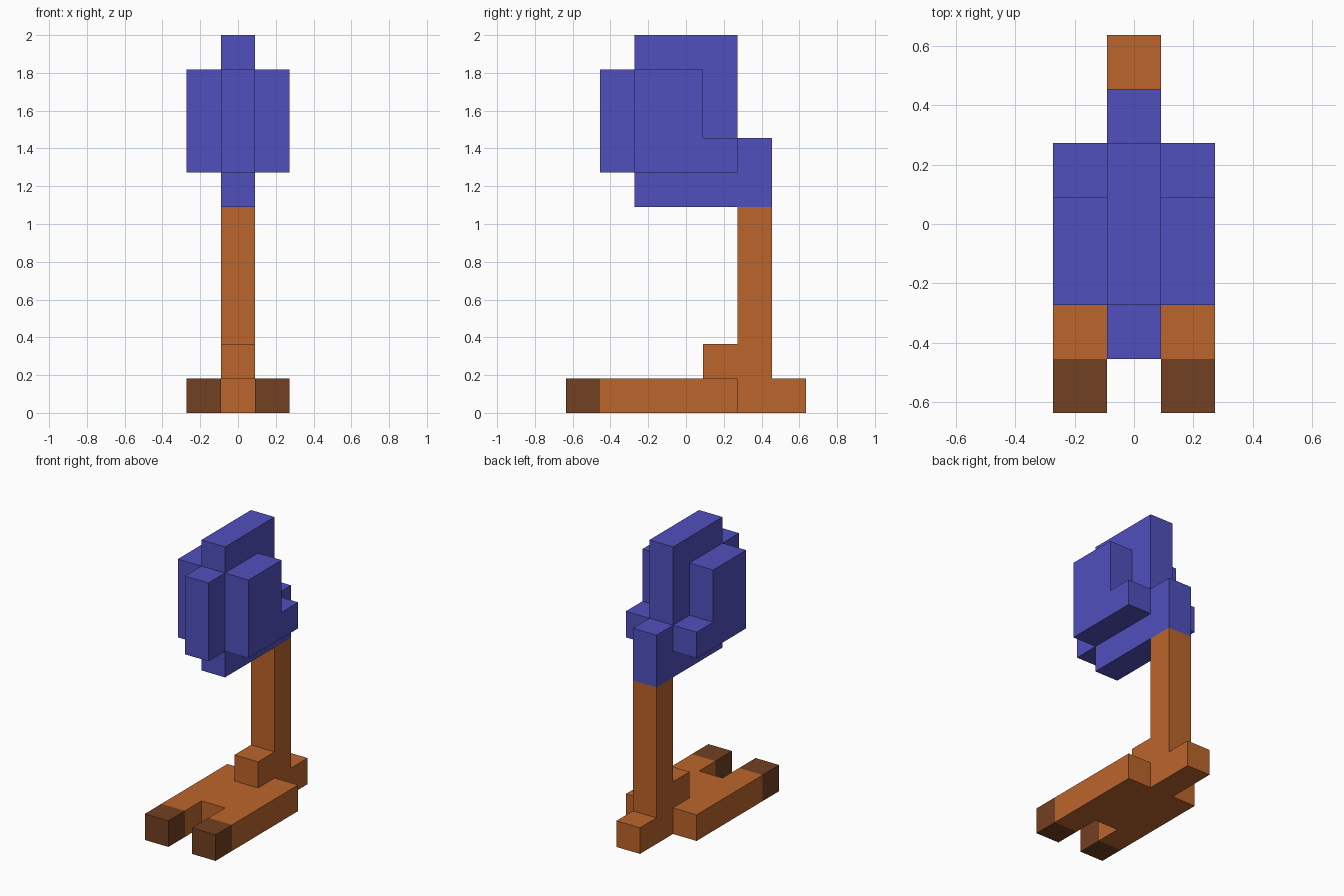
import bpy, bmesh
from mathutils import Vector

cube = bpy.data.objects.get("Cube")
if cube:
    bpy.data.objects.remove(cube, do_unlink=True)

U = 2 / 11  # size of one block


def material(name, color):
    m = bpy.data.materials.new(name)
    m.use_nodes = True
    m.diffuse_color = (*color, 1)
    bsdf = next(n for n in m.node_tree.nodes if n.type == 'BSDF_PRINCIPLED')
    bsdf.inputs["Base Color"].default_value = (*color, 1)
    bsdf.inputs["Roughness"].default_value = 0.8
    return m


blue = material("blue", (0.082, 0.080, 0.515))
orange = material("orange", (0.497, 0.130, 0.024))
brown = material("brown", (0.171, 0.051, 0.016))


def prism(name, outline, start, end, axis, mat):
    """Extrude a block-unit outline: axis 'x' takes (y, z) points, 'z' takes (x, y)."""
    bm = bmesh.new()
    if axis == 'x':
        points = [Vector((start, a, b)) for a, b in outline]
        push = Vector((end - start, 0, 0))
    else:
        points = [Vector((a, b, start)) for a, b in outline]
        push = Vector((0, 0, end - start))
    face = bm.faces.new([bm.verts.new(p) for p in points])
    result = bmesh.ops.extrude_face_region(bm, geom=[face], use_keep_orig=True)
    moved = [g for g in result["geom"] if isinstance(g, bmesh.types.BMVert)]
    bmesh.ops.translate(bm, verts=moved, vec=push)
    for v in bm.verts:  # centre the depth and scale blocks to final size
        v.co = (v.co - Vector((0, 3.5, 0))) * U
    bmesh.ops.recalc_face_normals(bm, faces=bm.faces)
    mesh = bpy.data.meshes.new(name)
    bm.to_mesh(mesh)
    bm.free()
    mesh.materials.append(mat)
    obj = bpy.data.objects.new(name, mesh)
    bpy.context.collection.objects.link(obj)
    return obj


# Forked foot with a heel at the back
half = [(0.5, 2), (0.5, 1), (1.5, 1), (1.5, 5), (0.5, 5), (0.5, 7)]
foot = half + [(-x, y) for x, y in reversed(half)]
prism("foot", foot, 0, 1, 'z', orange)

# Leg with an instep block
prism("leg", [(4, 1), (6, 1), (6, 6), (5, 6), (5, 2), (4, 2)], -0.5, 0.5, 'x', orange)

# Central slab of the upper body
body = [(2, 6), (6, 6), (6, 8), (5, 8), (5, 11), (2, 11), (2, 10), (1, 10), (1, 7), (2, 7)]
prism("upper_body", body, -0.5, 0.5, 'x', blue)

# Mirrored side pads and toe tips
pad = [(2, 7), (5, 7), (5, 8), (4, 8), (4, 10), (2, 10)]
toe = [(0, 0), (1, 0), (1, 1), (0, 1)]
for side, s in (("left", 1), ("right", -1)):
    prism(side + "_side_pad", pad, 0.5 * s, 1.5 * s, 'x', blue)
    prism(side + "_toe_tip", toe, 0.5 * s, 1.5 * s, 'x', brown)
